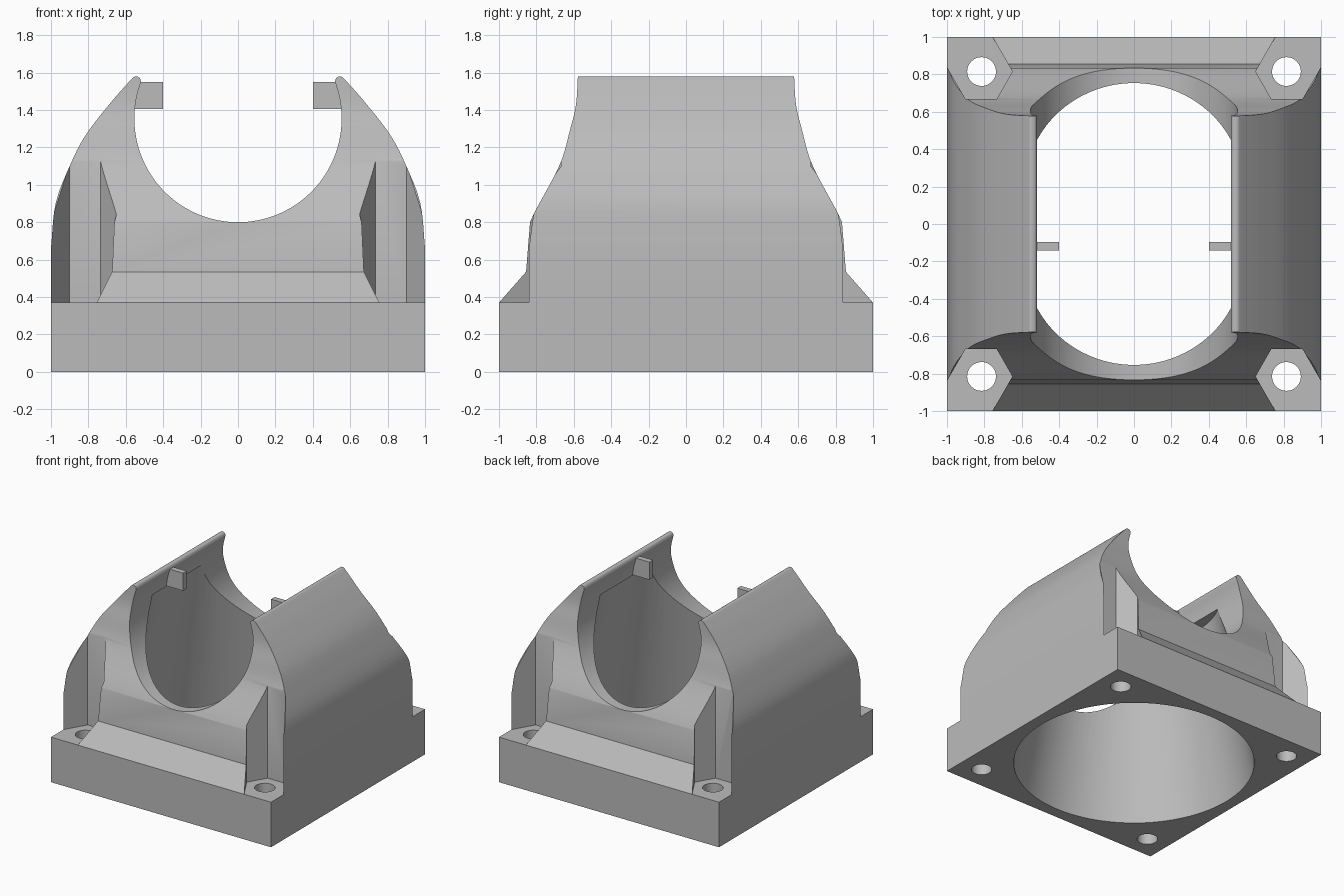
import bpy
import bmesh
from math import sin, cos, pi, radians, atan2
from mathutils import Vector

if "Cube" in bpy.data.objects:
    bpy.data.objects.remove(bpy.data.objects["Cube"], do_unlink=True)

grey = bpy.data.materials.new("plain grey")
grey.use_nodes = True
COLOUR = (0.5, 0.5, 0.5, 1)
grey.diffuse_color = COLOUR
grey.node_tree.nodes["Principled BSDF"].inputs["Base Color"].default_value = COLOUR


def loft(name, lower, upper):
    """Solid between two matching rings of points."""
    bm = bmesh.new()
    a = [bm.verts.new(p) for p in lower]
    b = [bm.verts.new(p) for p in upper]
    n = len(a)
    bm.faces.new(a)
    bm.faces.new(b)
    for i in range(n):
        j = (i + 1) % n
        bm.faces.new((a[i], a[j], b[j], b[i]))
    bmesh.ops.recalc_face_normals(bm, faces=bm.faces)
    mesh = bpy.data.meshes.new(name)
    bm.to_mesh(mesh)
    bm.free()
    obj = bpy.data.objects.new(name, mesh)
    mesh.materials.append(grey)
    bpy.context.collection.objects.link(obj)
    return obj


def prism(name, pts, axis, lo, hi):
    """Extrude a 2D outline along the x, y or z axis."""
    place = {"x": lambda u, v, d: (d, u, v),
             "y": lambda u, v, d: (u, d, v),
             "z": lambda u, v, d: (u, v, d)}[axis]
    return loft(name, [place(u, v, lo) for u, v in pts],
                [place(u, v, hi) for u, v in pts])


def ring(radius, z, n, x=0, y=0):
    return [(x + radius * cos(2 * pi * i / n), y + radius * sin(2 * pi * i / n), z)
            for i in range(n)]


def smooth_path(pts, steps=6):
    """Catmull-Rom curve through the points."""
    p = [Vector(q) for q in pts]
    p = [2 * p[0] - p[1]] + p + [2 * p[-1] - p[-2]]
    out = []
    for a, b, c, d in zip(p, p[1:], p[2:], p[3:]):
        for k in range(steps):
            t = k / steps
            out.append(tuple(0.5 * (2 * b + (c - a) * t + (2 * a - 5 * b + 4 * c - d) * t * t
                                    + (3 * b - a - 3 * c + d) * t ** 3)))
    return out + [tuple(p[-2])]


def mirrored(half):
    """Close an outline by mirroring it in its first coordinate."""
    return half + [(-u, v) for u, v in reversed(half) if abs(u) > 1e-5]


def boolean(target, cutter, operation):
    mod = target.modifiers.new("cut", "BOOLEAN")
    mod.operation = operation
    mod.solver = "EXACT"
    mod.object = cutter
    bpy.context.view_layer.objects.active = target
    bpy.ops.object.modifier_apply(modifier=mod.name)
    bpy.data.objects.remove(cutter, do_unlink=True)


# Cross-section: arched flank, rounded lip, round cradle
flank = smooth_path([(1, 0.66), (0.975, 0.9), (0.9, 1.1), (0.815, 1.265),
                     (0.68, 1.44), (0.57, 1.565)])
lip = [(0.545 + 0.026 * cos(a), 1.554 + 0.026 * sin(a))
       for a in [radians(60 + 24 * i) for i in range(6)]]
CZ, CR = 1.354, 0.554
start = atan2(0.18, 0.524)
cradle = [(CR * cos(a), CZ + CR * sin(a))
          for a in [start - (start + pi / 2) * i / 40 for i in range(41)]]
section = [(1, 0)] + flank + lip + cradle
body = prism("duct_body", mirrored(section), "y", -1.1, 1.1)

# Side outline: square base, sloping skirt, wall sweeping in to the top
sweep = smooth_path([(0.834, 0.8), (0.797, 0.877), (0.674, 1.11), (0.62, 1.295),
                     (0.588, 1.43), (0.577, 1.6)])
side = [(1, -0.1), (1, 0.37), (0.855, 0.535)] + sweep
boolean(body, prism("side_cutter", mirrored(side), "x", -1.2, 1.2), "INTERSECT")

# Tapered air passage
boolean(body, loft("passage_cutter", ring(0.915, -0.05, 96), ring(0.64, 1.4, 96)), "DIFFERENCE")

# Corner bolt pockets and holes
pocket = [(0.65, 0.815), (0.735, 0.667), (0.9, 0.667), (1.05, 0.927), (1.05, 1.05), (0.785, 1.05)]
for sx in (-1, 1):
    for sy in (-1, 1):
        outline = [(sx * x, sy * y) for x, y in pocket]
        boolean(body, prism("pocket_cutter", outline, "z", 0.37, 1.7), "DIFFERENCE")
        hole = loft("hole_cutter", ring(0.077, -0.1, 32, sx * 0.815, sy * 0.815),
                    ring(0.077, 0.6, 32, sx * 0.815, sy * 0.815))
        boolean(body, hole, "DIFFERENCE")

bpy.ops.object.select_all(action="DESELECT")
body.select_set(True)
bpy.context.view_layer.objects.active = body
bpy.ops.object.shade_smooth_by_angle(angle=radians(24))

# Small locating tabs inside the lips
for name, s in (("left_tab", 1), ("right_tab", -1)):
    outline = [(s * 0.4, 1.405), (s * 0.57, 1.405), (s * 0.57, 1.55), (s * 0.4, 1.55)]
    prism(name, outline, "y", -0.142, -0.095)
